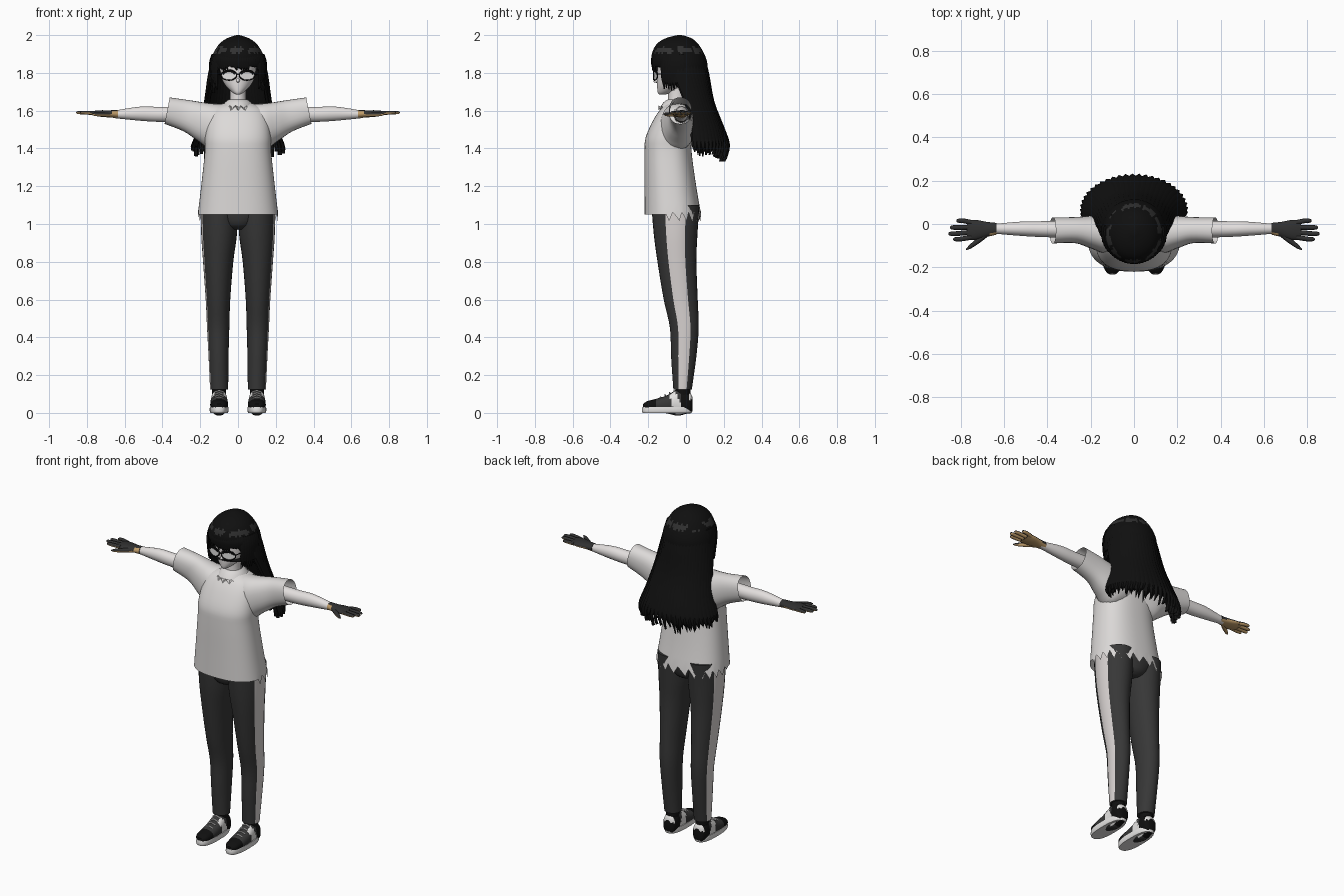
import bpy, bmesh, math, random
from mathutils import Vector

random.seed(4)
cube = bpy.data.objects.get("Cube")
if cube:
    bpy.data.objects.remove(cube)


def material(name, r, g, b):
    m = bpy.data.materials.new(name)
    m.use_nodes = True
    m.diffuse_color = (r, g, b, 1)
    bsdf = m.node_tree.nodes["Principled BSDF"]
    bsdf.inputs["Base Color"].default_value = (r, g, b, 1)
    bsdf.inputs["Roughness"].default_value = 0.8
    return m


SKIN = material("pale skin", .77, .74, .73)
SHIRT = material("shirt grey", .72, .70, .69)
STRIPE = material("stripe grey", .70, .66, .65)
TROUSER = material("charcoal cloth", .038, .038, .038)
HAIR = material("black hair", .005, .005, .005)
SHINE = material("hair shine", .03, .03, .03)
GLOVE = material("dark glove", .03, .03, .03)
PALM = material("tan palm", .52, .33, .14)
WHITE = material("shoe white", .78, .77, .76)


def spline(stations, steps):
    """Catmull-Rom through tuples of numbers."""
    pts = [Vector(s) for s in stations]
    out = []
    for i in range(len(pts) - 1):
        a, b, c, d = pts[max(i - 1, 0)], pts[i], pts[i + 1], pts[min(i + 2, len(pts) - 1)]
        for k in range(steps):
            t = k / steps
            out.append(b + (c - a) * (t / 2) + (a * 2 - b * 5 + c * 4 - d) * (t * t / 2)
                       + (b * 3 - a - c * 3 + d) * (t ** 3 / 2))
    return out + [pts[-1]]


def finish(bm, name, mats, rule=None, mirror=False, angle=50):
    bmesh.ops.recalc_face_normals(bm, faces=bm.faces)
    bm.normal_update()
    if rule:
        for f in bm.faces:
            f.material_index = rule(f.calc_center_median(), f.normal)
    me = bpy.data.meshes.new(name)
    bm.to_mesh(me)
    bm.free()
    ob = bpy.data.objects.new(name, me)
    bpy.context.collection.objects.link(ob)
    for m in mats:
        me.materials.append(m)
    if mirror:
        ob.modifiers.new("Mirror", "MIRROR").use_mirror_merge = False
    bpy.ops.object.select_all(action="DESELECT")
    ob.select_set(True)
    bpy.context.view_layer.objects.active = ob
    bpy.ops.object.shade_smooth_by_angle(angle=math.radians(angle))
    return ob


def loft(name, mats, stations, axis="z", n=28, power=2, steps=4, caps=True,
         warp=None, column=None, drop=None, **kw):
    """Rings of (position, centre, centre, radius, radius) along an axis."""
    bm = bmesh.new()
    rings = []
    path = spline(stations, steps)
    for j, (t, c1, c2, r1, r2) in enumerate(path):
        ring = []
        for i in range(n):
            a = 2 * math.pi * i / n
            u, v = math.cos(a), math.sin(a)
            u = math.copysign(abs(u) ** (2 / power), u) * r1 + c1
            v = math.copysign(abs(v) ** (2 / power), v) * r2 + c2
            p = Vector({"x": (t, u, v), "y": (u, t, v), "z": (u, v, t)}[axis])
            ring.append(bm.verts.new(warp(p, i, j, len(path)) if warp else p))
        rings.append(ring)
    for lo, hi in zip(rings, rings[1:]):
        for i in range(n):
            k = (i + 1) % n
            f = bm.faces.new((lo[i], lo[k], hi[k], hi[i]))
            if column:
                f.material_index = column(i)
    if caps:
        bm.faces.new(rings[0])
        bm.faces.new(rings[-1])
    if drop:
        bmesh.ops.delete(bm, geom=[f for f in bm.faces if drop(f.calc_center_median())],
                         context="FACES")
    return finish(bm, name, mats, **kw)


def locks(name, paths, width, thick):
    """Flat pointed strands, each turned outward from the head's axis."""
    bm = bmesh.new()
    for path in paths:
        pts = spline(path, 3)
        rings = []
        for k, p in enumerate(pts):
            out = Vector((p.x, p.y + .02, 0)).normalized()
            side = Vector((-out.y, out.x, 0))
            w = width * max(.04, min(1, (1 - k / (len(pts) - 1)) * 3.2))
            rings.append([bm.verts.new(p + d) for d in
                          (side * w, out * thick, -side * w, -out * thick)])
        for lo, hi in zip(rings, rings[1:]):
            for i in range(4):
                bm.faces.new((lo[i], lo[i - 1], hi[i - 1], hi[i]))
        bm.faces.new(rings[0])
        bm.faces.new(rings[-1])
    return finish(bm, name, [HAIR])


def wire(name, mat, pts, radius, cyclic=False):
    cu = bpy.data.curves.new(name, "CURVE")
    cu.dimensions, cu.bevel_depth, cu.bevel_resolution = "3D", radius, 1
    sp = cu.splines.new("POLY")
    sp.points.add(len(pts) - 1)
    for q, p in zip(sp.points, pts):
        q.co = (*p, 1)
    sp.use_cyclic_u = cyclic
    cu.materials.append(mat)
    ob = bpy.data.objects.new(name, cu)
    bpy.context.collection.objects.link(ob)


# Trousers with a side stripe
loft("trouser_legs", [TROUSER, STRIPE], [
    (.125, .1, -.018, .048, .049), (.3, .103, -.012, .053, .067), (.45, .105, -.009, .059, .076),
    (.6, .106, -.028, .065, .09), (.8, .105, -.048, .08, .103), (.95, .1, -.055, .095, .116),
    (1.1, .099, -.056, .098, .127)],
    column=lambda i: int(i in (0, 1, 26, 27)), mirror=True)
loft("trouser_hips", [TROUSER], [(.97, 0, -.05, .05, .07), (1, 0, -.055, .11, .11),
     (1.1, 0, -.055, .19, .125), (1.2, 0, -.07, .16, .1)])


# Shirt with a torn back hem
def torn_hem(p, i, j, count):
    if j == 0 and p.y > -.1:
        p.z += (.012, -.012, -.035)[i % 3]
    return p


loft("shirt_body", [SHIRT], [
    (1.05, 0, -.07, .213, .15), (1.2, 0, -.083, .195, .137), (1.38, 0, -.095, .176, .125),
    (1.46, 0, -.09, .175, .123), (1.55, 0, -.065, .165, .108), (1.61, 0, -.045, .14, .088),
    (1.638, 0, -.04, .08, .06)], n=72, power=2.4, caps=False, warp=torn_hem)


def slant(p, i, j, count):
    p.x -= (p.z - 1.6) * .2 * j / (count - 1)
    return p


loft("shirt_sleeves", [SHIRT], [
    (0, -.035, 1.54, .075, .09), (.12, -.045, 1.515, .09, .122), (.19, -.038, 1.54, .076, .104),
    (.27, -.028, 1.573, .06, .083), (.375, -.03, 1.6, .06, .07)],
    axis="x", power=2.3, caps=False, warp=slant, mirror=True)


def ragged(p, i, j, count):
    if j == count - 1 and i % 2:
        p.z += .028
        p.x *= .8
    return p


loft("collar", [SHIRT], [(1.66, 0, -.045, .048, .05), (1.643, 0, -.045, .07, .075),
     (1.6, 0, -.045, .1, .102)], caps=False, steps=2, n=32, warp=ragged, angle=25)

# Arms
loft("arms", [SKIN], [(.15, -.025, 1.58, .042, .045), (.4, -.024, 1.58, .037, .04),
     (.52, -.022, 1.584, .033, .037), (.66, -.022, 1.58, .021, .019)], axis="x", mirror=True)


# Gloved hands with lighter palms
def palm_rule(c, nrm):
    return int(nrm.z < -.25 or (c.x < .67 and nrm.y < -.4))


loft("gloves", [GLOVE, PALM], [
    (.635, -.022, 1.582, .027, .022), (.68, -.025, 1.583, .035, .019),
    (.73, -.027, 1.585, .046, .017), (.77, -.027, 1.587, .045, .011)],
    axis="x", n=20, mirror=True, rule=palm_rule)
for name, y0, y1, tip in (("index", -.061, -.07, .835), ("middle", -.038, -.045, .857),
                          ("ring", -.015, -.016, .85), ("little", .007, .015, .82)):
    loft(name + "_fingers", [GLOVE, PALM], [
        (.75, y0, 1.587, .0115, .0115), (tip - .03, y1, 1.59, .011, .01),
        (tip - .008, y1, 1.59, .009, .008), (tip, y1, 1.59, .003, .003)],
        axis="x", n=10, mirror=True, rule=palm_rule)
loft("thumbs", [GLOVE, PALM], [
    (.675, -.04, 1.58, .018, .014), (.715, -.073, 1.58, .016, .012),
    (.755, -.103, 1.581, .011, .01), (.775, -.117, 1.581, .003, .003)],
    axis="x", n=10, mirror=True, rule=palm_rule)

# Shoes
loft("shoe_soles", [WHITE], [(0, .1, -.1, .046, .13), (.012, .1, -.1, .05, .134),
     (.032, .1, -.1, .049, .131)], n=40, power=2.6, steps=2, mirror=True)


def shoe_rule(c, nrm):
    if -.055 < c.y + c.z * .4 < -.01 and abs(nrm.x) > .45 or c.y > .018 and c.z > .07:
        return 2
    return 1 if -.165 < c.y < -.03 else 0


loft("shoe_uppers", [HAIR, TROUSER, WHITE], [
    (-.228, .1, .035, .02, .012), (-.205, .1, .038, .038, .024), (-.16, .1, .04, .046, .034),
    (-.1, .1, .045, .047, .048), (-.045, .1, .055, .044, .07), (0, .1, .055, .043, .06),
    (.025, .1, .05, .036, .052), (.034, .1, .048, .02, .035)],
    axis="y", power=2.3, steps=5, rule=shoe_rule, mirror=True)
for k in range(4):
    for s in (-1, 1):
        y, z = -.135 + k * .024, .084 + k * .0115
        wire("shoe_lace", WHITE, [(s * .1 + d, y, z - abs(d) * .35)
                                  for d in (-.025, -.012, 0, .012, .025)], .004)
loft("socks", [HAIR], [(.06, .1, -.015, .036, .04), (.16, .1, -.018, .038, .04)], mirror=True)

# Neck, head and face
loft("neck", [SKIN], [(1.58, 0, -.045, .055, .055), (1.66, 0, -.048, .043, .047),
     (1.74, 0, -.045, .043, .05)])
loft("head", [SKIN], [
    (1.686, 0, -.125, .012, .018), (1.698, 0, -.108, .032, .042), (1.73, 0, -.08, .064, .073),
    (1.77, 0, -.055, .086, .098), (1.82, 0, -.04, .096, .112), (1.88, 0, -.035, .1, .115),
    (1.94, 0, -.03, .075, .09), (1.965, 0, -.03, .03, .03)], n=36)
loft("nose", [SKIN], [(-.172, 0, 1.753, .002, .002), (-.16, 0, 1.757, .008, .009),
     (-.14, 0, 1.765, .011, .018)], axis="y", n=12)
wire("mouth", TROUSER, [(x, -.149 + abs(x) * .3, 1.717) for x in (-.016, -.006, .006, .016)], .0015)

# Glasses
for s in (-1, 1):
    def rim(a, r=1):
        x = .048 + .041 * r * math.cos(a)
        return (s * x, -.17 + max(0, x - .04) * .4, 1.788 + .027 * r * math.sin(a))
    wire("glasses_rim", HAIR, [rim(k * math.pi / 12) for k in range(24)], .0035, True)
    wire("upper_lashes", HAIR, [rim(math.pi * (.1 + k * .08), .8) for k in range(11)], .005)
    wire("glasses_arm", HAIR, [(s * .089, -.15, 1.795), (s * .1, -.1, 1.795), (s * .1, -.03, 1.79)], .003)
    bm = bmesh.new()
    bm.faces.new([bm.verts.new(rim(k * math.pi / 12)) for k in range(24)])
    finish(bm, "lens", [WHITE])
wire("glasses_bridge", HAIR, [(-.008, -.171, 1.79), (0, -.173, 1.794), (.008, -.171, 1.79)], .003)


# Hair: cap with a shine band, fringe, side locks and long back
def shine_rule(c, nrm):
    ragged_edge = .006 * math.sin(c.x * 210 + c.y * 90)
    return int(1.906 + ragged_edge < c.z < 1.934 + ragged_edge and math.sin(c.x * 67 - c.y * 50) > -.8)


loft("hair_cap", [HAIR, SHINE], [
    (1.75, 0, -.03, .152, .14), (1.8, 0, -.032, .15, .146), (1.85, 0, -.034, .146, .147),
    (1.9, 0, -.042, .132, .139), (1.95, 0, -.045, .102, .112), (1.98, 0, -.04, .064, .075),
    (1.997, 0, -.035, .02, .025), (2, 0, -.035, .004, .004)], n=72, steps=5, rule=shine_rule,
    drop=lambda c: c.z < 1.872 and c.y < -.07)


def around(b, r, z):
    return (.146 * r * math.sin(b), -.034 - .147 * r * math.cos(b), z)


fringe, sides, back = [], [], []
for k in range(21):
    b = math.radians(-52 + k * 5.2)
    fringe.append([around(b, .93, 1.9), around(b, 1.0, 1.87), around(b, .98, 1.84),
                   around(b + .05, .95, 1.805 + random.uniform(0, .03))])
for k in range(8):
    for s in (-1, 1):
        b = math.radians(54 + k * 6)
        sides.append([around(s * b, .92, 1.9), around(s * b, 1.01, 1.85), around(s * b, 1.0, 1.78),
                      around(s * b, .94, 1.69 + random.uniform(0, .035))])
for layer in range(2):
    for k in range(27):
        b = math.radians(-98 + k * 7.4 + layer * 3.7)
        s, c, f = math.sin(b), math.cos(b), 1 - layer * .07
        drop_z = random.uniform(0, .06) + .03 * s * s
        back.append([(x * f * s, y0 + y * f * c, z) for x, y0, y, z in (
            (.12, -.03, .115, 1.9), (.148, -.03, .142, 1.8), (.17, .025, .115, 1.65),
            (.2, .06, .13, 1.52), (.238, .065, .158, 1.42), (.24, .065, .14, 1.325 + drop_z))])
locks("fringe", fringe, .013, .005)
locks("side_locks", sides, .016, .006)
locks("back_hair", back, .023, .01)
